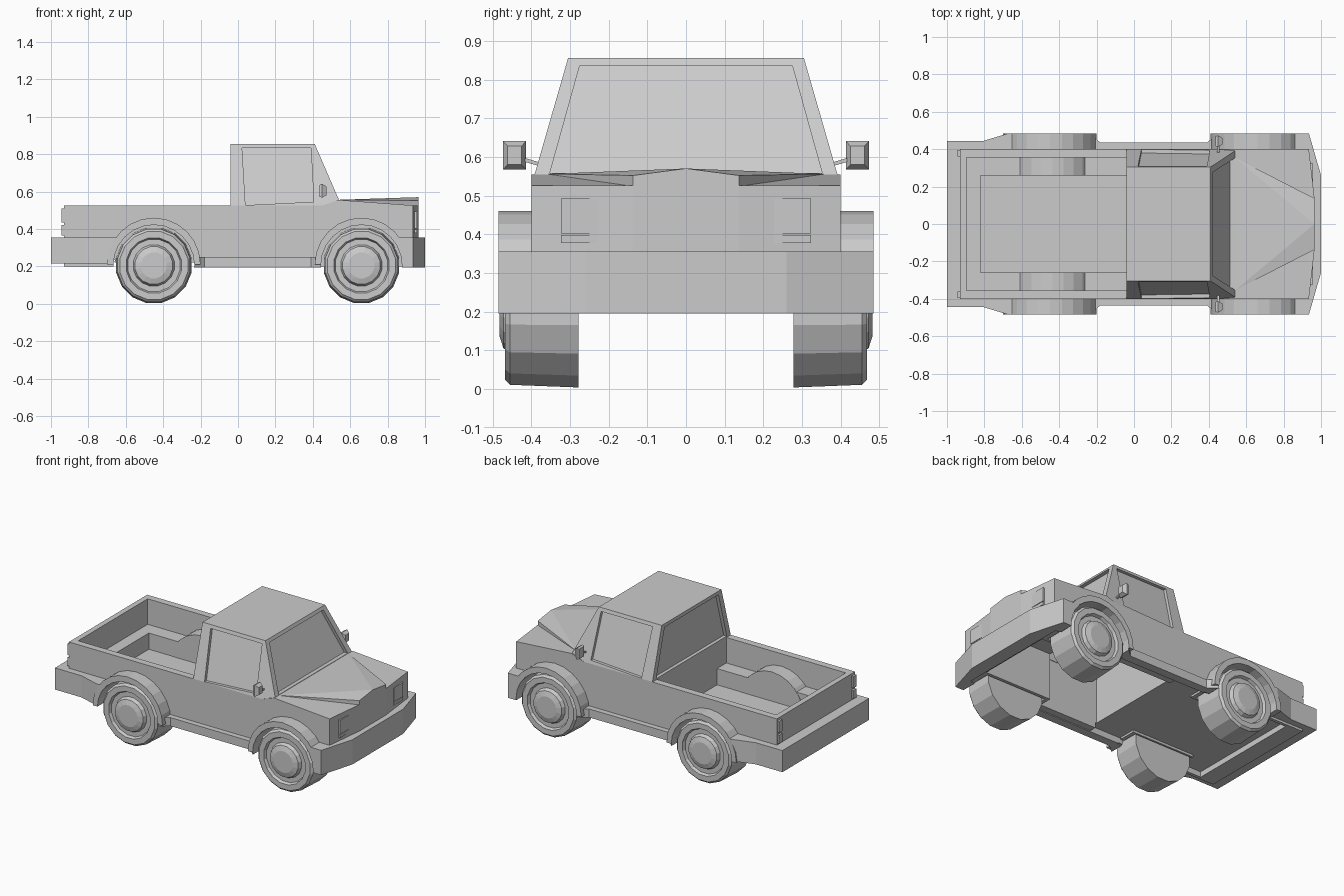
import bpy, bmesh, math
from mathutils import Vector

if "Cube" in bpy.data.objects:
    bpy.data.objects.remove(bpy.data.objects["Cube"])

WHEEL_X = (-0.45, 0.66)
AXLE_Z = 0.205


def make(name, bm):
    bmesh.ops.recalc_face_normals(bm, faces=bm.faces)
    me = bpy.data.meshes.new(name)
    bm.to_mesh(me)
    bm.free()
    ob = bpy.data.objects.new(name, me)
    bpy.context.collection.objects.link(ob)
    return ob


def prism(name, pts, axis, lo, hi):
    """Extrude a 2D outline: axis 'y' takes (x, z), axis 'z' takes (x, y)."""
    bm = bmesh.new()
    vs = [bm.verts.new((a, lo, b) if axis == 'y' else (a, b, lo)) for a, b in pts]
    f = bm.faces.new(vs)
    ext = bmesh.ops.extrude_face_region(bm, geom=[f])
    d = Vector((0, hi - lo, 0)) if axis == 'y' else Vector((0, 0, hi - lo))
    for v in ext['geom']:
        if isinstance(v, bmesh.types.BMVert):
            v.co += d
    return make(name, bm)


def box(name, x, y, z):
    return prism(name, [(x[0], y[0]), (x[1], y[0]), (x[1], y[1]), (x[0], y[1])], 'z', *z)


def hull(name, pts):
    bm = bmesh.new()
    for p in pts:
        bm.verts.new(p)
    bmesh.ops.convex_hull(bm, input=bm.verts)
    bmesh.ops.dissolve_limit(bm, angle_limit=0.01, verts=bm.verts, edges=bm.edges)
    return make(name, bm)


def arc(cx, cz, r, a0, a1, n):
    return [(cx + r * math.cos(math.radians(a0 + (a1 - a0) * i / n)),
             cz + r * math.sin(math.radians(a0 + (a1 - a0) * i / n))) for i in range(n + 1)]


def cut(ob, cutters):
    for c in cutters:
        m = ob.modifiers.new("cut", 'BOOLEAN')
        m.operation, m.solver, m.object = 'DIFFERENCE', 'EXACT', c
    dg = bpy.context.evaluated_depsgraph_get()
    me = bpy.data.meshes.new_from_object(ob.evaluated_get(dg))
    ob.modifiers.clear()
    ob.data = me


def lathe(name, profile, x, side, n=16):
    """Spin (radius, y) pairs about the axle."""
    bm = bmesh.new()
    rings = [[bm.verts.new((x + r * math.cos(2 * math.pi * (i + .5) / n), side * y,
                            AXLE_Z + r * math.sin(2 * math.pi * (i + .5) / n)))
              for i in range(n)] for r, y in profile]
    for a, b in zip(rings, rings[1:]):
        for i in range(n):
            bm.faces.new((a[i], a[(i + 1) % n], b[(i + 1) % n], b[i]))
    bm.faces.new(rings[0])
    bm.faces.new(rings[-1])
    return make(name, bm)


def both(pts):
    return [(x, s * y, z) for x, y, z in pts for s in (1, -1)]


# Wheel-well cutters
wells = []
for x in WHEEL_X:
    for lo, hi in ((0.27, 0.6), (-0.6, -0.27)):
        wells.append(prism("well_cutter", arc(x, AXLE_Z, 0.217, 0, 345, 23), 'y', lo, hi))

# Lower body with open bed and hollow underside
body = prism("body", [(-.93, .2), (.935, .2), (.935, .526), (.54, .555), (.45, .525), (-.93, .525)],
             'y', -.40, .40)
hollows = [box("bed_cutter", (-.895, -.04), (-.355, .355), (.36, .7)),
           box("bed_floor_cutter", (-.82, -.04), (-.26, .26), (.255, .7)),
           box("under_bed_cutter", (-.82, .01), (-.38, .38), (.0, .235)),
           box("cabin_cutter", (0, .42), (-.335, .335), (.0, .6)),
           box("engine_cutter", (.41, .90), (-.25, .25), (.0, .5))]
cut(body, hollows + wells)

# Nose and raised hood
prism("nose", [(.92, -.40), (.935, -.40), (.965, -.137), (.965, .137), (.935, .40), (.92, .40)],
      'z', .3, .526)
hull("hood", both([(.54, .355, .50), (.54, .355, .556), (.965, .137, .50), (.965, .137, .552)])
     + [(.54, 0, .557), (.965, 0, .57)])

# Cab with recessed windows
cab = hull("cab", both([(-.04, .40, .525), (-.04, .305, .855), (.41, .305, .855),
                        (.54, .3914, .555), (.54, .40, .525)]))
side_y = lambda z: .40 - (z - .525) * .288
screen_x = lambda z: .54 - (z - .555) * .4333
cab_cuts = [hull("cab_hollow", both([(0, .36, .4), (.48, .36, .4), (0, .265, .825), (.37, .265, .825)]))]
for s in (1, -1):
    cab_cuts.append(hull("side_window_cutter",
                         [(x, s * (side_y(z) + d), z) for d in (.05, -.02)
                          for x, z in ((.022, .833), (.39, .833), (.405, .545), (.04, .527))]))
cab_cuts.append(hull("windscreen_cutter", both([(screen_x(z) + d, y, z) for d in (.06, -.025)
                                                for y, z in ((.275, .835), (.352, .558))])))
cab_cuts.append(hull("rear_window_cutter", both([(x, y, z) for x in (-.1, -.018)
                                                 for y, z in ((.275, .832), (.36, .532))])))
cut(cab, cab_cuts)

# Bumpers
front = prism("front_bumper", [(.86, -.485), (.935, -.485), (1, -.26), (1, .26), (.935, .485),
                               (.86, .485), (.86, .39), (.91, .38), (.91, -.38), (.86, -.39)],
              'z', .195, .355)
rear_half = [(-1, .443), (-.81, .443), (-.67, .485), (-.62, .485), (-.62, .385), (-.82, .385)]
rear = prism("rear_bumper", rear_half + [(x, -y) for x, y in reversed(rear_half)], 'z', .215, .355)
cut(front, wells)
cut(rear, wells)

for s, side in ((1, "left"), (-1, "right")):
    y0, y1 = sorted((s * .39, s * .485))
    # Flared fenders, wells inside the bed, wheels
    for x, end in zip(WHEEL_X, ("rear", "front")):
        lip = x + .27 if end == "rear" else x - .27
        outline = arc(x, .21, .25, 0, 180, 12)
        fender = prism(f"{end}_{side}_fender", outline, 'y', y0, y1)
        cut(fender, wells)
        xs = sorted((lip, x + math.copysign(.212, lip - x)))
        ysill = [(xs[0], s * .39), (xs[1], s * .39)]
        far = [(xs[1], s * (.435 if end == "rear" else .485)), (xs[0], s * (.485 if end == "rear" else .435))]
        mud = prism(f"{end}_{side}_fender_lip", ysill + far, 'z', .195, .25)
        cut(mud, wells)
        lathe(f"{end}_{side}_wheel", [(.205, .278), (.198, .455), (.185, .468), (.150, .468),
                                      (.142, .450), (.112, .450), (.102, .472), (.070, .482)], x, s)
    b0, b1 = sorted((s * .258, s * .37))
    bump = prism(f"bed_{side}_wheel_well", arc(WHEEL_X[0] + .015, .22, .225, 0, 180, 12), 'y', b0, b1)
    cut(bump, wells)

    # Sill
    box(f"{side}_sill", (-.2, .41), sorted((s * .38, s * .435)), (.195, .25))

    # Headlight and indicator
    hy = sorted((s * .227, s * .323))
    box(f"{side}_headlight", (.92, .956), hy, (.402, .492))
    box(f"{side}_indicator", (.92, .956), hy, (.378, .398))

    # Tail lights
    ty = sorted((s * .362, s * .395))
    box(f"{side}_upper_tail_light", (-.943, -.92), ty, (.435, .51))
    box(f"{side}_lower_tail_light", (-.943, -.92), ty, (.365, .42))

    # Wing mirror: chamfered head on a thin bracket
    hull(f"{side}_mirror", [(x, s * (.443 + sy * hy_), .604 + sz * hz)
                            for x, hy_, hz in ((.437, .027, .032), (.45, .030, .037), (.472, .018, .024))
                            for sy in (1, -1) for sz in (1, -1)])
    hull(f"{side}_mirror_bracket", [(x, s * y, z) for x in (.445, .457)
                                    for y, z in ((.375, .575), (.375, .585), (.42, .588), (.42, .598))])

# Remove the cutters
for c in wells + hollows + cab_cuts:
    bpy.data.objects.remove(c, do_unlink=True)
